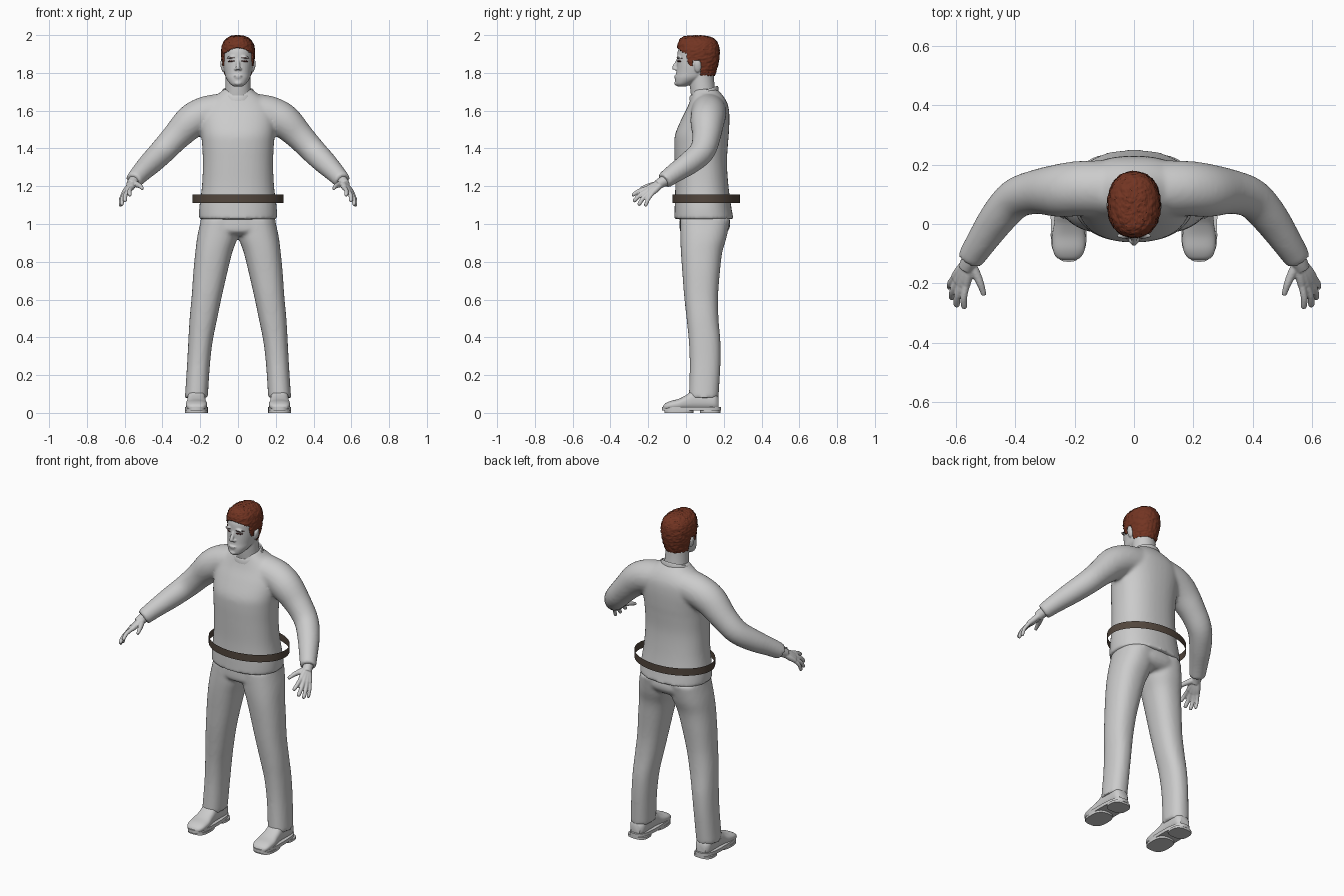
import bpy, bmesh, math, random
from mathutils import Vector, Matrix, noise

if "Cube" in bpy.data.objects:
    bpy.data.objects.remove(bpy.data.objects["Cube"])

random.seed(1)


def material(name, rgb):
    m = bpy.data.materials.new(name)
    m.diffuse_color = (*rgb, 1)
    m.use_nodes = True
    m.node_tree.nodes["Principled BSDF"].inputs["Base Color"].default_value = m.diffuse_color
    return m


GREY = material("light_grey", (0.60, 0.60, 0.60))
HAIR = material("auburn", (0.17, 0.035, 0.016))
BELT = material("dark_brown", (0.085, 0.062, 0.047))
LASH = material("dark_maroon", (0.07, 0.02, 0.018))


def smooth_rows(rows, steps):
    """Catmull-Rom interpolation between rows of numbers."""
    out = []
    for i in range(len(rows) - 1):
        a, b, c, d = (rows[max(0, min(len(rows) - 1, i + k))] for k in (-1, 0, 1, 2))
        for s in range(steps):
            t = s / steps
            out.append([0.5 * (2 * q + (r - p) * t + (2 * p - 5 * q + 4 * r - u) * t * t
                               + (3 * q - p - 3 * r + u) * t ** 3)
                        for p, q, r, u in zip(a, b, c, d)])
    return out + [list(rows[-1])]


def skin(bm, rings, caps=True):
    vs = [[bm.verts.new(p) for p in ring] for ring in rings]
    n = len(vs[0])
    for a, b in zip(vs, vs[1:]):
        for i in range(n):
            bm.faces.new((a[i], a[(i + 1) % n], b[(i + 1) % n], b[i]))
    if caps:
        bm.faces.new(vs[0])
        bm.faces.new(vs[-1])


def loft(bm, rows, axis="z", p=2.3, seg=40, steps=5, caps=True):
    """Rows are (height, a_min, a_max, b_min, b_max) of a superellipse."""
    rings = []
    for t, a0, a1, b0, b1 in smooth_rows(rows, steps):
        ring = []
        for i in range(seg):
            th = 2 * math.pi * i / seg
            c, s = math.cos(th), math.sin(th)
            a = (a0 + a1) / 2 + (a1 - a0) / 2 * math.copysign(abs(c) ** (2 / p), c)
            b = (b0 + b1) / 2 + (b1 - b0) / 2 * math.copysign(abs(s) ** (2 / p), s)
            ring.append((a, b, t) if axis == "z" else (a, t, b))
        rings.append(ring)
    skin(bm, rings, caps)


def tube(bm, rows, seg=24, steps=4):
    """Rows are (x, y, z, radius) along a path."""
    rows = smooth_rows(rows, steps)
    pts = [Vector(r[:3]) for r in rows]
    rings = []
    for i, r in enumerate(rows):
        d = (pts[min(i + 1, len(pts) - 1)] - pts[max(i - 1, 0)]).normalized()
        u = d.cross(Vector((0, 0, 1)) if abs(d.z) < 0.95 else Vector((0, 1, 0))).normalized()
        v = d.cross(u)
        rings.append([pts[i] + r[3] * (u * math.cos(k * math.tau / seg) + v * math.sin(k * math.tau / seg))
                      for k in range(seg)])
    skin(bm, rings)


def ball(bm, loc, size, rot=0.0, seg=20):
    m = Matrix.Translation(loc) @ Matrix.Rotation(rot, 4, "Y") @ Matrix.Diagonal((*size, 1))
    bmesh.ops.create_uvsphere(bm, u_segments=seg, v_segments=seg // 2, radius=1, matrix=m)


def finish(bm, name, mat, mirror=False, voxel=0, relax=5):
    bmesh.ops.recalc_face_normals(bm, faces=bm.faces)
    me = bpy.data.meshes.new(name)
    bm.to_mesh(me)
    bm.free()
    ob = bpy.data.objects.new(name, me)
    bpy.context.collection.objects.link(ob)
    me.materials.append(mat)
    if mirror:
        ob.modifiers.new("mirror", "MIRROR").use_mirror_merge = False
    if voxel:
        r = ob.modifiers.new("blend", "REMESH")
        r.mode, r.voxel_size, r.use_smooth_shade = "VOXEL", voxel, True
        s = ob.modifiers.new("relax", "SMOOTH")
        s.factor, s.iterations = 0.5, relax
    bpy.ops.object.select_all(action="DESELECT")
    ob.select_set(True)
    bpy.context.view_layer.objects.active = ob
    bpy.ops.object.shade_smooth_by_angle(angle=math.radians(45))
    return ob


# Sweater: torso and both sleeves blended into one body
bm = bmesh.new()
torso = [(1.025, .207, -.062, .252), (1.09, .205, -.06, .24), (1.2, .191, -.057, .225), (1.32, .186, -.06, .217),
         (1.42, .19, -.062, .222), (1.48, .195, -.056, .227), (1.56, .2, -.022, .23), (1.62, .185, .008, .225),
         (1.665, .14, .025, .206), (1.70, .09, .035, .178), (1.715, .075, .04, .165)]
loft(bm, [(z, -x, x, a, b) for z, x, a, b in torso])
sleeve = [(.10, .12, 1.595, .095), (.18, .12, 1.58, .093), (.25, .113, 1.54, .09), (.33, .108, 1.46, .075),
          (.40, .085, 1.385, .068), (.46, .02, 1.325, .062), (.515, -.06, 1.27, .052), (.553, -.118, 1.228, .045)]
for s in (1, -1):
    tube(bm, [(s * x, y, z, r) for x, y, z, r in sleeve])
finish(bm, "sweater", GREY, voxel=.01, relax=6)

# Ribbed collar, tilted down to the front
bm = bmesh.new()
ring = [(.083 * math.cos(a), .095 + .072 * math.sin(a), 1.698 + .026 * math.sin(a))
        for a in (k * math.tau / 40 for k in range(40))]
skin(bm, [[(x * k, .095 + (y - .095) * k, z + h) for x, y, z in ring]
          for k, h in ((1.08, -.02), (1.06, 0), (1.0, .008), (.93, .004), (.9, -.02))], caps=False)
finish(bm, "collar", GREY)

# Trousers: pelvis and two legs
bm = bmesh.new()
loft(bm, [(1.07, -.19, .19, -.03, .22), (1.0, -.2, .2, -.034, .235), (.96, -.19, .19, -.03, .22),
          (.94, -.12, .12, 0, .19)])
leg = [(1.03, -.01, .195, -.03, .235), (.93, .003, .216, -.03, .215), (.85, .03, .226, -.027, .192),
       (.75, .055, .236, -.02, .18), (.62, .085, .245, -.01, .17), (.5, .11, .256, .003, .172),
       (.38, .134, .263, .015, .182), (.25, .149, .27, .02, .182), (.08, .16, .281, .015, .172)]
for s in (1, -1):
    loft(bm, [(z, s * a, s * b, c, d) for z, a, b, c, d in leg])
finish(bm, "trousers", GREY, voxel=.01, relax=4)

# Shoes: rounded uppers running along y
bm = bmesh.new()
loft(bm, [(-.122, .2, .24, .02, .035), (-.112, .18, .262, .015, .048), (-.085, .166, .274, .015, .062),
          (-.04, .164, .276, .015, .074), (.0, .17, .27, .015, .094), (.04, .172, .268, .015, .12),
          (.1, .172, .268, .015, .12), (.15, .174, .266, .015, .11), (.172, .19, .25, .015, .085)],
     axis="y", p=2.5)
finish(bm, "shoe_uppers", GREY, mirror=True)

# Soles with heel and forefoot pads
bm = bmesh.new()
for z0, z1, y0, y1 in ((.012, .032, -.128, .185), (0, .014, .075, .183), (0, .014, -.115, .04)):
    loft(bm, [(z0, .16, .281, y0, y1), (z1, .16, .281, y0, y1)], p=2.8, steps=1)
finish(bm, "soles", GREY, mirror=True)

# Hands: wrist, palm, four fingers and thumb
bm = bmesh.new()
wrist = Vector((.548, -.108, 1.232))
tube(bm, [(*wrist, .03), (.558, -.13, 1.22, .028), (.567, -.15, 1.207, .026)])
fingers = [((.566, -.208, 1.187), (.574, -.286, 1.152), .0105), ((.583, -.205, 1.176), (.6, -.279, 1.12), .011),
           ((.597, -.195, 1.167), (.617, -.253, 1.1), .0105), ((.607, -.18, 1.162), (.624, -.217, 1.094), .0095)]
for k, tip, r in fingers:
    k, tip = Vector(k), Vector(tip)
    tube(bm, [(*wrist.lerp(k, .3), .016), (*wrist.lerp(k, .7), .0165), (*k, r + .003)], seg=12)
    tube(bm, [(*wrist.lerp(k, .9), r + .002), (*(k.lerp(tip, .5) + Vector((.004, 0, .006))), r + .001),
              (*k.lerp(tip, .9), r), (*tip, r * .6)], seg=12)
tube(bm, [(.553, -.13, 1.217, .018), (.532, -.17, 1.208, .0155), (.517, -.205, 1.2, .0125),
          (.506, -.24, 1.187, .0085)], seg=12)
finish(bm, "hands", GREY, mirror=True, voxel=.004, relax=3)

# Head: skull, neck, nose, brow, lips and ears
bm = bmesh.new()
skull = [(1.728, .022, -.045, .0), (1.742, .042, -.055, .03), (1.772, .063, -.057, .1), (1.8, .071, -.052, .135),
         (1.84, .078, -.049, .155), (1.88, .08, -.047, .163), (1.92, .08, -.042, .163), (1.955, .07, -.022, .148),
         (1.98, .042, .01, .11)]
loft(bm, [(z, -x, x, a, b) for z, x, a, b in skull], p=2.15)
loft(bm, [(1.63, -.085, .085, .035, .17), (1.69, -.07, .07, .025, .158), (1.75, -.066, .066, .02, .15),
          (1.82, -.066, .066, .02, .145)], p=2)
tube(bm, [(0, -.042, 1.872, .007), (0, -.052, 1.85, .009), (0, -.061, 1.832, .012), (0, -.06, 1.818, .012)], seg=16)
ball(bm, (0, -.055, 1.783), (.023, .008, .005))
ball(bm, (0, -.053, 1.774), (.02, .008, .005))
ball(bm, (0, -.05, 1.745), (.02, .012, .012))
for s in (1, -1):
    ball(bm, (s * .011, -.054, 1.82), (.009, .01, .007))
    ball(bm, (s * .034, -.04, 1.884), (.026, .009, .007), rot=s * .12)
    ball(bm, (s * .082, .062, 1.835), (.01, .019, .034), rot=s * .2)
head = finish(bm, "head", GREY, voxel=.004, relax=3)

# Eyes and eyebrows: slim dark shapes resting on the face
bpy.context.view_layer.update()
face = head.evaluated_get(bpy.context.evaluated_depsgraph_get())
bm = bmesh.new()
for s in (1, -1):
    for x, z, w, h, tilt in ((.036, 1.862, .017, .0045, .08), (.038, 1.879, .021, .0025, .12)):
        for k in range(-4, 5):
            px, pz = s * (x + w * k / 5), z - tilt * w * k / 5
            hit, loc, nor, _ = face.ray_cast(Vector((px, -.5, pz)), Vector((0, 1, 0)))
            if hit:
                ball(bm, loc, (w / 4, .003, h * math.sqrt(1 - (k / 5) ** 2)), seg=10)
finish(bm, "eyes_and_brows", LASH)

# Hair: shell around the skull, trimmed to the hairline and roughened
bm = bmesh.new()
shell = [(1.775, .066, -.05, .148), (1.8, .075, -.052, .158), (1.84, .083, -.052, .169), (1.88, .088, -.05, .176),
         (1.92, .089, -.047, .177), (1.955, .081, -.043, .17), (1.98, .062, -.03, .15), (1.994, .036, -.005, .115),
         (1.998, .01, .04, .07)]
loft(bm, [(z, -x, x, a, b) for z, x, a, b in shell], p=2.2, seg=120, steps=12)


def hairline(p):
    if p.y < .005:
        return 1.932 - 5 * p.x ** 2
    if p.y < .035:
        return 1.838 + max(0, .02 - p.y) * 2
    return 1.868 if p.y < .078 else 1.785


bmesh.ops.delete(bm, geom=[f for f in bm.faces if f.calc_center_median().z < hairline(f.calc_center_median())],
                 context="FACES")
bm.normal_update()
for v in bm.verts:
    bump = noise.noise(v.co * 70) * .0035 + noise.noise(v.co * 190) * .0025
    v.co += v.normal * bump
hair = finish(bm, "hair", HAIR)
sol = hair.modifiers.new("thickness", "SOLIDIFY")
sol.thickness, sol.offset = .012, -1

# Belt: loose open band around the waist
bm = bmesh.new()
loft(bm, [(1.112, -.241, .241, -.072, .287), (1.156, -.241, .241, -.072, .287)], p=2, seg=64, steps=1, caps=False)
finish(bm, "belt", BELT)
